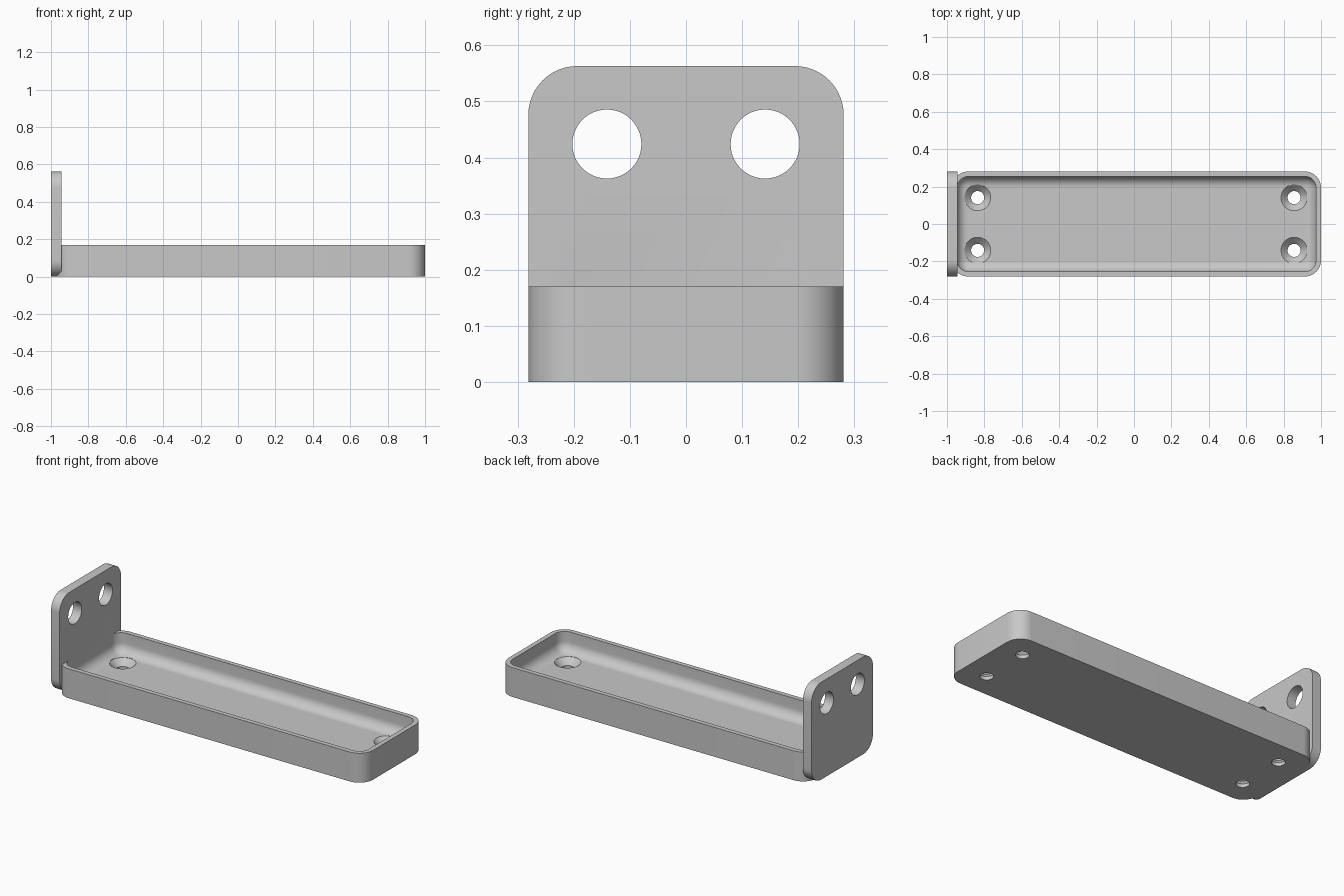
import bpy, bmesh
from math import cos, sin, pi, radians
from mathutils import Vector, Matrix

if "Cube" in bpy.data.objects:
    bpy.data.objects.remove(bpy.data.objects["Cube"], do_unlink=True)

HALF_W = 0.281          # half width of the bracket
CORNER = 0.087          # outer corner radius
TRAY_H = 0.17
PLATE_H = 0.563
PLATE_IN = -0.945       # inner face of the plate
TRAY_X0 = -0.973
WALL = 0.027
FLOOR = 0.055
FILLET = 0.057

grey = bpy.data.materials.new("plain grey")
grey.use_nodes = True
colour = (0.58, 0.58, 0.58, 1)
grey.diffuse_color = colour
grey.node_tree.nodes["Principled BSDF"].inputs["Base Color"].default_value = colour


def rounded_rect(x0, x1, y0, y1, r, z, steps=12):
    """Ring of points around a rounded rectangle."""
    ring = []
    centres = [(x1 - r, y1 - r), (x0 + r, y1 - r), (x0 + r, y0 + r), (x1 - r, y0 + r)]
    for quarter, (cx, cy) in enumerate(centres):
        for i in range(steps + 1):
            a = (quarter + i / steps) * pi / 2
            ring.append(Vector((cx + r * cos(a), cy + r * sin(a), z)))
    return ring


def circle(r, z, steps=48):
    return [Vector((r * cos(2 * pi * i / steps), r * sin(2 * pi * i / steps), z))
            for i in range(steps)]


def loft(name, rings, matrix=Matrix()):
    """Closed solid through a stack of rings."""
    bm = bmesh.new()
    loops = [[bm.verts.new(matrix @ p) for p in ring] for ring in rings]
    n = len(loops[0])
    for low, high in zip(loops, loops[1:]):
        for i in range(n):
            j = (i + 1) % n
            bm.faces.new((low[i], low[j], high[j], high[i]))
    bm.faces.new(loops[0][::-1])
    bm.faces.new(loops[-1])
    bmesh.ops.recalc_face_normals(bm, faces=bm.faces)
    mesh = bpy.data.meshes.new(name)
    bm.to_mesh(mesh)
    bm.free()
    mesh.materials.append(grey)
    obj = bpy.data.objects.new(name, mesh)
    bpy.context.collection.objects.link(obj)
    return obj


def combine(target, other, operation):
    """Apply a boolean and remove the helper."""
    mod = target.modifiers.new(operation.lower(), 'BOOLEAN')
    mod.operation = operation
    mod.solver = 'EXACT'
    mod.object = other
    other.hide_render = True
    bpy.context.view_layer.objects.active = target
    bpy.ops.object.modifier_apply(modifier=mod.name)
    bpy.data.objects.remove(other, do_unlink=True)


# Tray block
bracket = loft("tray_bracket", [
    rounded_rect(TRAY_X0, 1, -HALF_W, HALF_W, CORNER, z) for z in (0, TRAY_H)])

# Upright end plate: local x, y, z become y, z, x
upright = Matrix(((0, 0, 1, 0), (1, 0, 0, 0), (0, 1, 0, 0), (0, 0, 0, 1)))
plate = loft("end_plate", [
    rounded_rect(-HALF_W, HALF_W, 0, PLATE_H, CORNER, x) for x in (-1, PLATE_IN)], upright)
combine(bracket, plate, 'UNION')

# Hollow of the tray, with a filleted floor
levels = []
for i in range(11):
    a = i / 10 * pi / 2
    levels.append((FILLET * (1 - sin(a)), FLOOR + FILLET * (1 - cos(a))))
levels.append((0, TRAY_H + 0.01))
hollow = loft("hollow_cutter", [
    rounded_rect(TRAY_X0 + WALL + d, 1 - WALL - d, -HALF_W + WALL + d, HALF_W - WALL - d,
                 CORNER - WALL - d, z) for d, z in levels])
combine(bracket, hollow, 'DIFFERENCE')

for y in (-0.141, 0.141):
    # Countersunk screw holes in the floor
    for x in (-0.836, 0.856):
        profile = [(0.035, -0.02), (0.035, 0.02), (0.07, FLOOR), (0.07, FLOOR + 0.02)]
        screw = loft("screw_cutter", [circle(r, z) for r, z in profile],
                     Matrix.Translation((x, y, 0)))
        combine(bracket, screw, 'DIFFERENCE')
    # Round holes through the plate
    hole = loft("plate_hole_cutter", [circle(0.0615, x) for x in (-1.05, -0.9)],
                Matrix.Translation((0, y, 0.424)) @ upright)
    combine(bracket, hole, 'DIFFERENCE')

# Smooth rounds, sharp edges
bpy.ops.object.select_all(action='DESELECT')
bracket.select_set(True)
bpy.context.view_layer.objects.active = bracket
bpy.ops.object.shade_smooth_by_angle(angle=radians(30))
